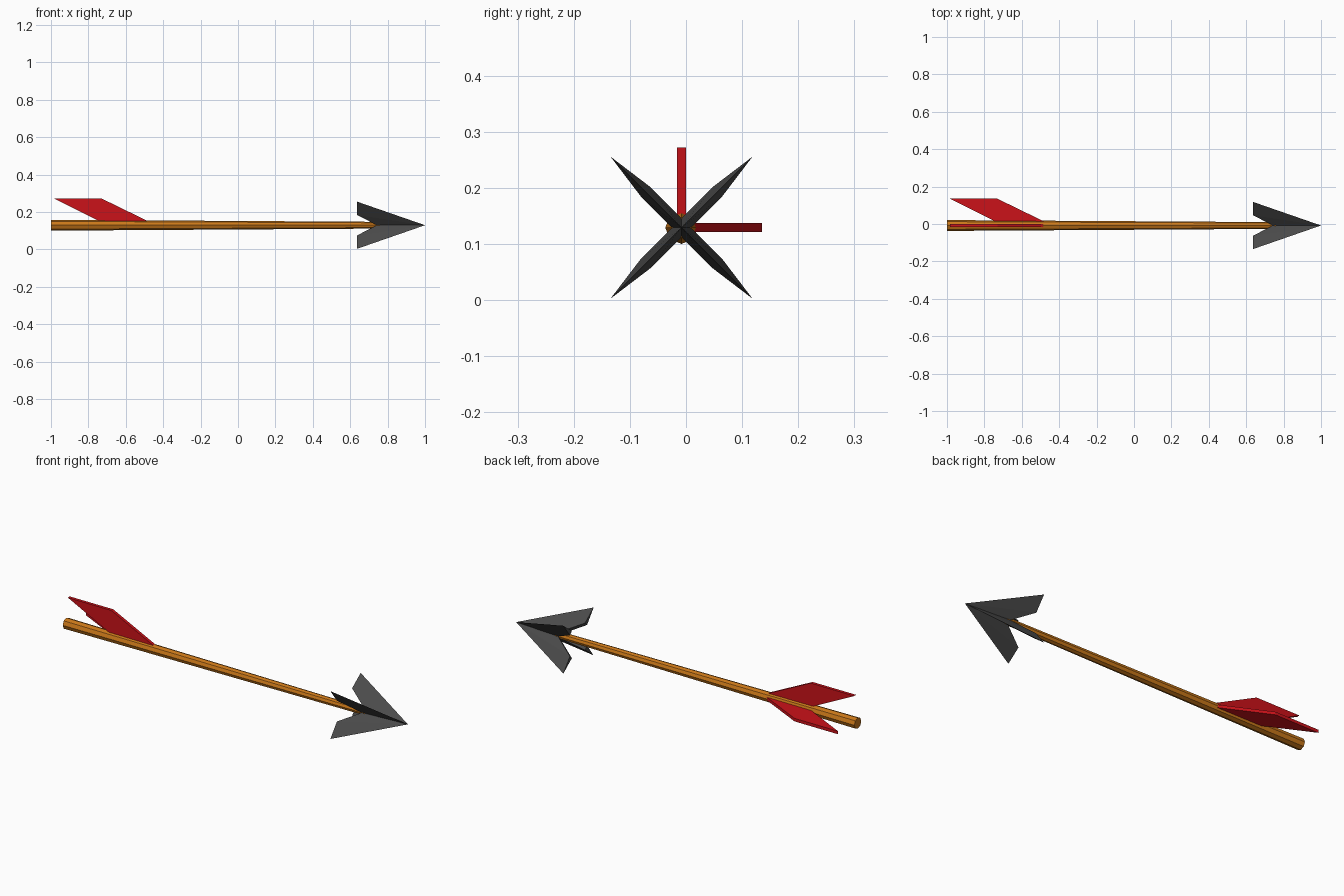
import bpy, bmesh
from math import pi
from mathutils import Matrix, Vector

if "Cube" in bpy.data.objects:
    bpy.data.objects.remove(bpy.data.objects["Cube"])

CY, CZ = -0.008, 0.129          # arrow axis


def material(name, rgb):
    m = bpy.data.materials.new(name)
    m.diffuse_color = (*rgb, 1)
    m.use_nodes = True
    m.node_tree.nodes["Principled BSDF"].inputs["Base Color"].default_value = m.diffuse_color
    return m


def finish(name, bm, mat):
    bmesh.ops.recalc_face_normals(bm, faces=bm.faces)
    me = bpy.data.meshes.new(name)
    bm.to_mesh(me)
    bm.free()
    me.materials.append(mat)
    ob = bpy.data.objects.new(name, me)
    ob.location = (0, CY, CZ)
    bpy.context.collection.objects.link(ob)
    return ob


wood = material("wood", (0.6, 0.19, 0.01))
red = material("red_feather", (0.6, 0.006, 0.01))
iron = material("dark_iron", (0.07, 0.07, 0.07))

# Shaft: tapered eight-sided rod along x
bm = bmesh.new()
x0, x1 = -1.0, 0.76
bmesh.ops.create_cone(
    bm, cap_ends=True, segments=8, radius1=0.029, radius2=0.018, depth=x1 - x0,
    matrix=Matrix.Translation(((x0 + x1) / 2, 0, 0)) @ Matrix.Rotation(pi / 2, 4, 'Y'))
finish("shaft", bm, wood)

# Feathers: slanted flat plates, one upward and one towards +y
profile = [(-0.985, 0.143), (-0.73, 0.143), (-0.465, 0.014), (-0.725, 0.014)]
for name, angle in (("top_feather", 0), ("side_feather", -pi / 2)):
    bm = bmesh.new()
    face = bm.faces.new([bm.verts.new((x, -0.008, r)) for x, r in profile])
    ext = bmesh.ops.extrude_face_region(bm, geom=[face])
    bmesh.ops.translate(bm, vec=(0, 0.016, 0),
                        verts=[v for v in ext["geom"] if isinstance(v, bmesh.types.BMVert)])
    bmesh.ops.rotate(bm, cent=(0, 0, 0), matrix=Matrix.Rotation(angle, 3, 'X'), verts=bm.verts)
    finish(name, bm, red)

# Arrowhead: four barbed blades, sharp along the leading edge, thick at the notch
bm = bmesh.new()
for k in range(4):
    rot = Matrix.Rotation(pi / 4 + k * pi / 2, 3, 'X')
    tip, outer, notch_a, notch_b, inner_a, inner_b, root_a, root_b = [
        bm.verts.new(rot @ Vector(p)) for p in (
            (1.0, 0, 0), (0.635, 0, 0.179),
            (0.635, 0.012, 0.09), (0.635, -0.012, 0.09),
            (0.735, 0.012, 0.018), (0.735, -0.012, 0.018),
            (0.75, 0.012, 0), (0.75, -0.012, 0))]
    for f in ((tip, outer, notch_a), (tip, notch_a, inner_a), (tip, inner_a, root_a),
              (tip, notch_b, outer), (tip, inner_b, notch_b), (tip, root_b, inner_b),
              (outer, notch_b, notch_a), (notch_a, notch_b, inner_b, inner_a),
              (inner_a, inner_b, root_b, root_a), (tip, root_a, root_b)):
        bm.faces.new(f)
finish("arrowhead", bm, iron)
